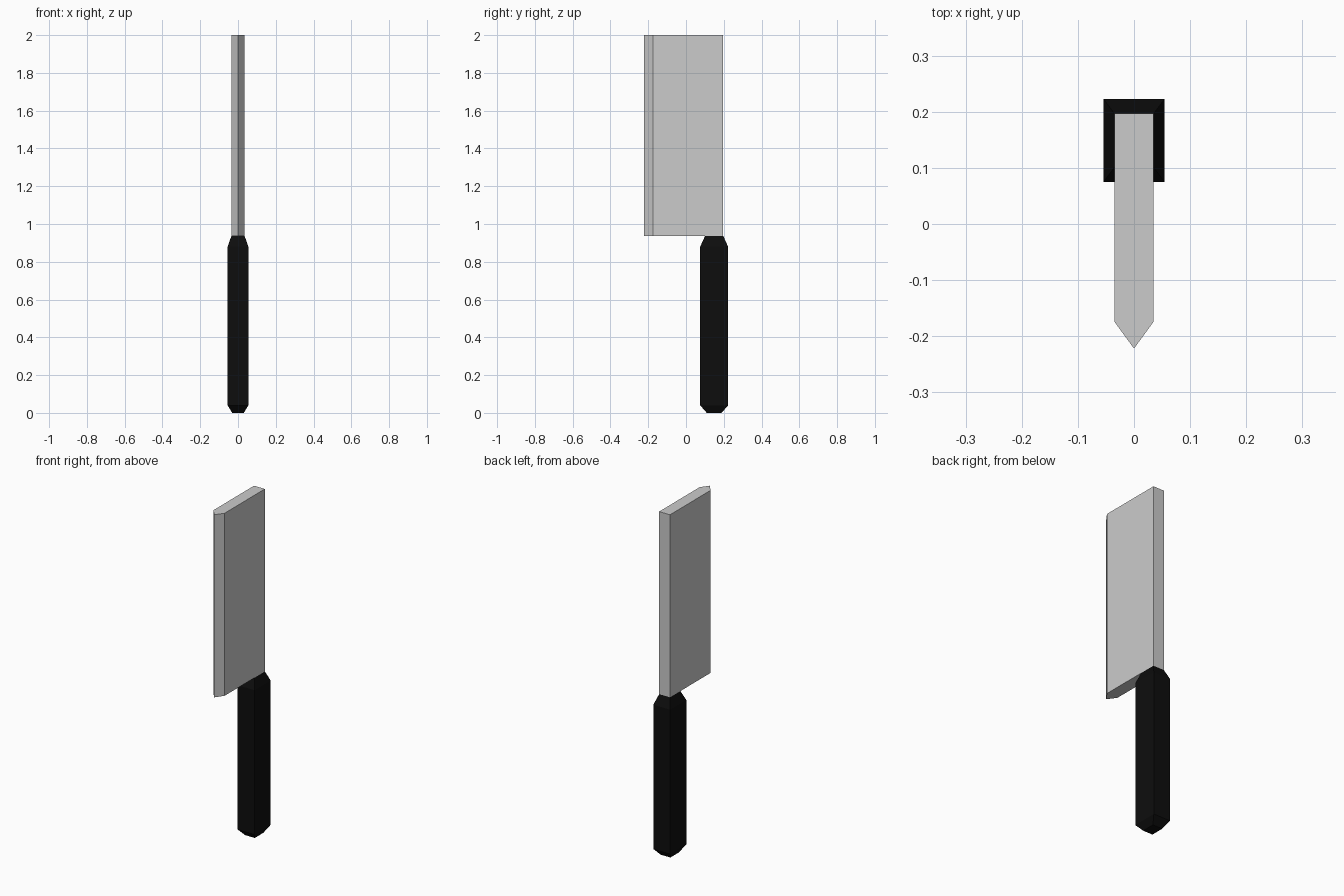
import bpy, bmesh

if "Cube" in bpy.data.objects:
    bpy.data.objects.remove(bpy.data.objects["Cube"])


def loft(name, rings, color):
    """Skin a stack of equal-sized point rings (bottom to top) and cap both ends."""
    bm = bmesh.new()
    loops = [[bm.verts.new(p) for p in ring] for ring in rings]
    n = len(loops[0])
    for low, high in zip(loops, loops[1:]):
        for i in range(n):
            j = (i + 1) % n
            bm.faces.new((low[i], low[j], high[j], high[i]))
    bm.faces.new(loops[0][::-1])
    bm.faces.new(loops[-1])
    bmesh.ops.recalc_face_normals(bm, faces=bm.faces)
    mesh = bpy.data.meshes.new(name)
    bm.to_mesh(mesh)
    bm.free()
    obj = bpy.data.objects.new(name, mesh)
    bpy.context.collection.objects.link(obj)
    if color:
        mat = bpy.data.materials.new(name + "_material")
        mat.diffuse_color = color
        mat.use_nodes = True
        mat.node_tree.nodes["Principled BSDF"].inputs["Base Color"].default_value = mat.diffuse_color
        mesh.materials.append(mat)
    return obj


def rect(hx, hy, z, cy=0.149):
    return [(-hx, cy - hy, z), (hx, cy - hy, z), (hx, cy + hy, z), (-hx, cy + hy, z)]


# Handle: rectangular bar tapered at both ends
loft("handle", [rect(0.031, 0.039, 0.0), rect(0.0545, 0.074, 0.04),
                rect(0.0545, 0.074, 0.88), rect(0.035, 0.048, 0.937)],
     (0.004, 0.004, 0.004, 1))

# Blade: thick slab with a V-shaped cutting edge
profile = [(0, -0.222), (0.035, -0.174), (0.035, 0.197), (-0.035, 0.197), (-0.035, -0.174)]
loft("blade", [[(x, y, z) for x, y in profile] for z in (0.937, 2.0)], None)
